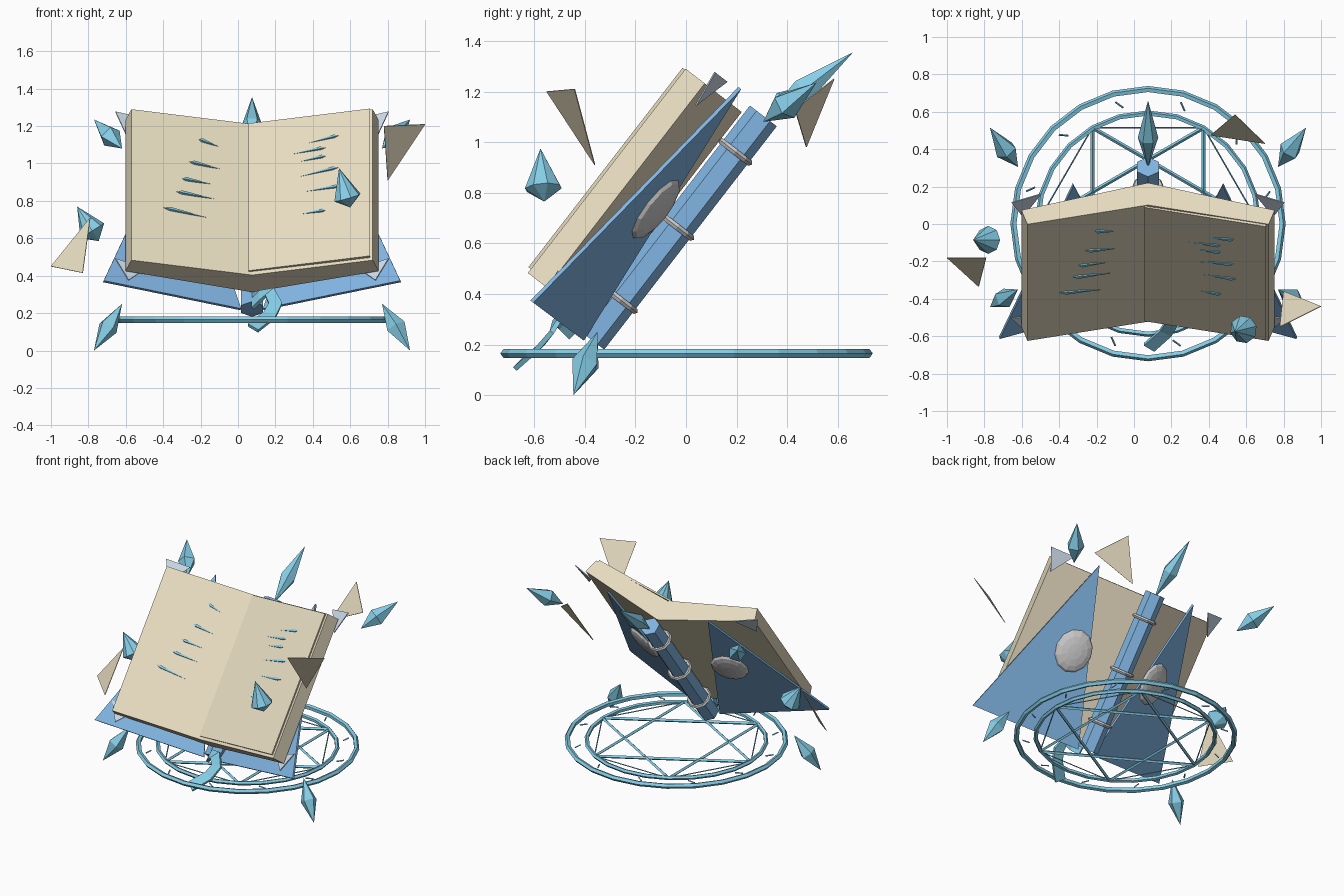
import bpy, bmesh, math
from mathutils import Vector, Matrix

if "Cube" in bpy.data.objects:
    bpy.data.objects.remove(bpy.data.objects["Cube"])

CX = 0.075                                   # shared centre line of book and circle
C, S = math.cos(math.radians(52.3)), math.sin(math.radians(52.3))


def mat(name, r, g, b):
    m = bpy.data.materials.new(name)
    m.diffuse_color = (r, g, b, 1)
    m.use_nodes = True
    m.node_tree.nodes["Principled BSDF"].inputs["Base Color"].default_value = m.diffuse_color
    return m


PAPER = mat("paper", 0.80, 0.72, 0.53)
BLUE = mat("cover_blue", 0.22, 0.46, 0.76)
GLOW = mat("glow_cyan", 0.24, 0.62, 0.80)
STEEL = mat("pale_steel", 0.60, 0.70, 0.80)


def book(x, v, w):
    """Book space (across, up the page, out of the page) to world."""
    return Vector((CX + x, C * v - S * w, S * v + C * w))


def mesh(name, verts, faces, material=None, thick=0):
    me = bpy.data.meshes.new(name)
    me.from_pydata([tuple(v) for v in verts], [], faces)
    bm = bmesh.new()
    bm.from_mesh(me)
    bmesh.ops.recalc_face_normals(bm, faces=bm.faces)
    bm.to_mesh(me)
    bm.free()
    ob = bpy.data.objects.new(name, me)
    bpy.context.collection.objects.link(ob)
    if material:
        me.materials.append(material)
    if thick:
        mod = ob.modifiers.new("thickness", "SOLIDIFY")
        mod.thickness, mod.offset = thick, 0
    return ob


def extrude(name, profile, v0, v1, material):
    """Extrude an (x, w) profile along the height of the book."""
    n = len(profile)
    verts = [book(x, v, w) for v in (v0, v1) for x, w in profile]
    faces = [(i, (i + 1) % n, n + (i + 1) % n, n + i) for i in range(n)]
    return mesh(name, verts, faces + [tuple(range(n)), tuple(range(n, 2 * n))], material)


def spindle(name, a, b, r, at, sides, material):
    """Two-pointed crystal from a to b, widest at fraction at."""
    a, b = Vector(a), Vector(b)
    q = (b - a).to_track_quat('Z', 'Y')
    mid = a.lerp(b, at)
    ring = [mid + q @ Vector((r * math.cos(2 * math.pi * i / sides),
                              r * math.sin(2 * math.pi * i / sides), 0)) for i in range(sides)]
    faces = []
    for i in range(sides):
        j = (i + 1) % sides
        faces += [(i, j, sides), (j, i, sides + 1)]
    return mesh(name, ring + [b, a], faces, material)


def bar(name, a, b, r, material, sides=4):
    """Straight thin rod."""
    a, b = Vector(a), Vector(b)
    rot = (b - a).to_track_quat('Z', 'Y').to_matrix().to_4x4()
    bpy.ops.mesh.primitive_cylinder_add(vertices=sides, radius=r, depth=(b - a).length)
    ob = bpy.context.object
    ob.name = name
    ob.matrix_world = Matrix.Translation((a + b) / 2) @ rot
    ob.data.materials.append(material)


def torus(name, R, r, n, m, matrix, material=None):
    bpy.ops.mesh.primitive_torus_add(major_radius=R, minor_radius=r, major_segments=n, minor_segments=m)
    ob = bpy.context.object
    ob.name = name
    ob.matrix_world = matrix
    for p in ob.data.polygons:
        p.use_smooth = False
    if material:
        ob.data.materials.append(material)


# Page block, with a loose top sheet on the right
extrude("page_block", [(0, 0.66), (0.645, 0.79), (0.677, 0.695), (0, 0.51),
                       (-0.677, 0.695), (-0.645, 0.79)], 0, 1.02, PAPER)
extrude("top_sheet", [(-0.02, 0.662), (-0.02, 0.672), (0.63, 0.802), (0.63, 0.785)], 0.02, 1.015, PAPER)

# Spine: six-sided bar with three metal bands
hexa = [(0.067 * math.sin(i * math.pi / 3), 0.433 + 0.067 * math.cos(i * math.pi / 3)) for i in range(6)]
extrude("spine", hexa, -0.055, 1.06, BLUE)
tilt = Matrix(((1, 0, 0), (0, -S, -C), (0, C, -S))).to_4x4()
for v in (0.14, 0.505, 0.88):
    torus("spine_band", 0.073, 0.013, 10, 5, Matrix.Translation(book(0, v, 0.433)) @ tilt)

# Pieces mirrored left and right of the spine
for s in (-1, 1):
    mesh("cover", [book(s * 0.06, -0.076, 0.458), book(s * 0.795, -0.08, 0.708),
                   book(s * 0.40, 1.09, 0.574)], [(0, 1, 2)], BLUE, 0.015)
    mesh("upper_corner", [book(s * 0.73, 1.08, 0.69), book(s * 0.57, 1.08, 0.63),
                          book(s * 0.67, 0.93, 0.67)], [(0, 1, 2)], STEEL, 0.006)
    mesh("lower_corner", [book(s * 0.73, 0.08, 0.70), book(s * 0.66, -0.05, 0.68),
                          book(s * 0.57, 0.05, 0.65)], [(0, 1, 2)], STEEL, 0.006)
    # oval boss lying in the plane of the cover
    bpy.ops.mesh.primitive_uv_sphere_add(segments=12, ring_count=8, radius=1)
    boss = bpy.context.object
    boss.name = "cover_boss"
    ax = (book(s, 0, s * s * 0.34) - book(0, 0, 0)).normalized()
    up = Vector((0, C, S))
    nz = ax.cross(up)
    frame = Matrix((ax, up, nz)).transposed().to_4x4()
    boss.matrix_world = (Matrix.Translation(book(s * 0.34, 0.508, 0.545)) @ frame
                         @ Matrix.Diagonal((0.125, 0.145, 0.035, 1)))
    # crystals above and below
    spindle("upper_crystal", (CX + s * 0.695, 0.305, 1.08), (CX + s * 0.845, 0.515, 1.235), 0.06, 0.42, 5, GLOW)
    spindle("lower_crystal", (CX + s * 0.695, -0.35, 0.25), (CX + s * 0.845, -0.445, 0.0), 0.055, 0.5, 5, GLOW)
spindle("crown_crystal", (CX, 0.30, 1.08), (CX, 0.66, 1.355), 0.055, 0.45, 6, GLOW)

# Two drop gems floating by the pages
spindle("drop_gem", (0.60, -0.56, 0.765), (0.54, -0.575, 0.975), 0.075, 0.25, 8, GLOW)
spindle("drop_gem", (-0.745, -0.085, 0.585), (-0.86, -0.085, 0.77), 0.075, 0.3, 8, GLOW)

# Glowing strokes lying on the pages: x0, z0, x1, z1 in the front view
strokes = [(-.21, 1.13, -.10, 1.09), (-.26, 1.01, -.09, .97), (-.30, .92, -.14, .89),
           (-.33, .85, -.12, .81), (-.40, .765, -.16, .71), (.54, 1.15, .38, 1.11),
           (.47, 1.085, .29, 1.05), (.47, 1.04, .33, 1.01), (.54, .98, .33, .93),
           (.55, .88, .36, .85), (.47, .75, .34, .73)]
for x0, z0, x1, z1 in strokes:
    ends = []
    for x, z in ((x0, z0), (x1, z1)):
        w = 0.664 + 0.2 * abs(x - CX) + (0.012 if x > CX else 0)
        ends.append(book(x - CX, (z - C * w) / S, w))
    spindle("page_stroke", ends[0], ends[1], 0.012, 0.15, 4, GLOW)

# Loose torn paper pieces
for tri in ([(0.80, -0.36, 0.91), (1.0, -0.44, 1.21), (0.78, -0.55, 1.2)],
            [(-1.0, -0.18, 0.45), (-0.79, -0.18, 0.71), (-0.83, -0.335, 0.415)],
            [(0.70, 0.43, 1.13), (0.54, 0.585, 1.25), (0.41, 0.475, 0.98)]):
    mesh("loose_page", tri, [(0, 1, 2)], PAPER, 0.004)

# Ribbon bookmark curling out below the spine
path = [(0.08, -0.44, 0.25), (0.12, -0.48, 0.29), (0.17, -0.50, 0.31), (0.20, -0.53, 0.25),
        (0.17, -0.58, 0.19), (0.08, -0.66, 0.12)]
path = [Vector(p) for p in path]
across = Vector((0, S, C))
edge = []
for i, p in enumerate(path):
    t = path[min(i + 1, 5)] - path[max(i - 1, 0)]
    side = t.cross(Vector((0, -0.7, 0.7))).normalized() * 0.036
    edge += [p - side, p + side]
mesh("ribbon", edge, [(2 * i, 2 * i + 1, 2 * i + 3, 2 * i + 2) for i in range(5)], GLOW, 0.02)

# Floating circle: two rings, six-pointed star and small marks
Z = 0.165
centre = Matrix.Translation((CX, 0.002, Z))
torus("outer_ring", 0.718, 0.018, 24, 5, centre, GLOW)
torus("inner_ring", 0.59, 0.015, 24, 5, centre, GLOW)


def polar(deg, r):
    a = math.radians(deg)
    return (CX + r * math.cos(a), r * math.sin(a), Z)


for k in range(6):
    bar("star_bar", polar(60 * k, 0.595), polar(60 * k + 120, 0.595), 0.011, GLOW)
    bar("hexagon_line", polar(60 * k, 0.595), polar(60 * k + 60, 0.595), 0.004, GLOW)
for k in range(12):
    bar("ring_mark", polar(30 * k + 12, 0.635), polar(30 * k + 15, 0.675), 0.005, GLOW)
